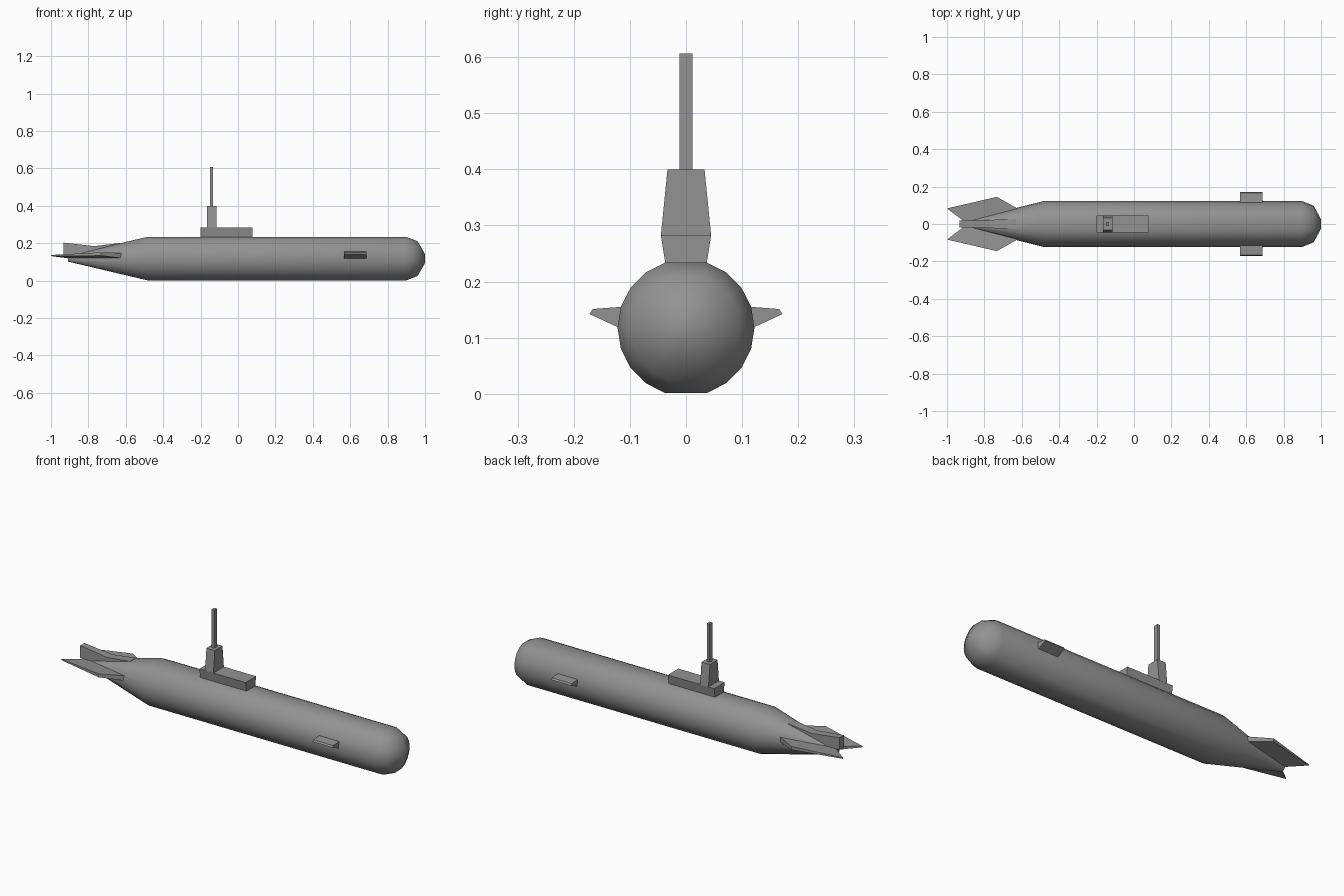
import bpy, bmesh, math

if "Cube" in bpy.data.objects:
    bpy.data.objects.remove(bpy.data.objects["Cube"])

# Dark grey paint shared by every part
paint = bpy.data.materials.new("dark_grey")
paint.diffuse_color = (0.29, 0.29, 0.29, 1)
paint.use_nodes = True
paint.node_tree.nodes["Principled BSDF"].inputs["Base Color"].default_value = paint.diffuse_color


def loft(name, rings, smooth=None):
    """Skin a series of equal-length point rings and cap both ends."""
    bm = bmesh.new()
    rows = [[bm.verts.new(p) for p in ring] for ring in rings]
    n = len(rows[0])
    for a, b in zip(rows, rows[1:]):
        for i in range(n):
            j = (i + 1) % n
            bm.faces.new((a[i], a[j], b[j], b[i]))
    bm.faces.new(rows[0][::-1])
    bm.faces.new(rows[-1])
    bmesh.ops.recalc_face_normals(bm, faces=bm.faces)
    mesh = bpy.data.meshes.new(name)
    bm.to_mesh(mesh)
    bm.free()
    mesh.materials.append(paint)
    ob = bpy.data.objects.new(name, mesh)
    bpy.context.collection.objects.link(ob)
    if smooth:
        bpy.ops.object.select_all(action='DESELECT')
        ob.select_set(True)
        bpy.context.view_layer.objects.active = ob
        bpy.ops.object.shade_smooth_by_angle(angle=math.radians(smooth))
    return ob


def tapered_box(name, x0, x1, z0, z1, half0, half1):
    """Box whose half width in y changes from bottom to top."""
    return loft(name, [[(x0, -h, z), (x1, -h, z), (x1, h, z), (x0, h, z)]
                       for z, h in ((z0, half0), (z1, half1))])


def mirror_y(ob):
    mod = ob.modifiers.new("Mirror", 'MIRROR')
    mod.use_axis = (False, True, False)


# Hull: 20-sided section with the top and bottom corners cut flat
AXIS_Z = 0.1175
angles = [math.radians(18 * i) for i in range(20) if i not in (5, 15)]
profile = [(-0.908, 0.017), (-0.485, 0.122), (0.90, 0.122),
           (0.96, 0.098), (1.0, 0.025)]
loft("hull", [[(x, r * math.cos(a), AXIS_Z + r * math.sin(a)) for a in angles]
              for x, r in profile], smooth=40)

# Sail deck, tower and periscope
tapered_box("sail_deck", -0.20, 0.077, 0.215, 0.283, 0.034, 0.045)
tapered_box("sail_tower", -0.166, -0.116, 0.28, 0.40, 0.045, 0.033)
tapered_box("periscope", -0.15, -0.133, 0.395, 0.606, 0.012, 0.012)

# Forward dive planes
plane = [(0.10, 0.156), (0.166, 0.151), (0.172, 0.142), (0.12, 0.118), (0.10, 0.118)]
mirror_y(loft("dive_plane", [[(x, y, z) for y, z in plane] for x in (0.568, 0.687)]))

# Swept horizontal tail fins: x, y, bottom z, top z
fin = [(-0.60, 0.07, 0.118, 0.147), (-0.733, 0.145, 0.133, 0.151),
       (-1.0, 0.083, 0.131, 0.137), (-0.90, 0.008, 0.118, 0.137)]
mirror_y(loft("tail_fin", [[(x, y, lo) for x, y, lo, hi in fin],
                           [(x, y, hi) for x, y, lo, hi in fin]]))

# Upright rudder with a dipped top edge: x, bottom z, top z, half width
rudder = [(-0.933, 0.138, 0.203, 0.018), (-0.77, 0.13, 0.184, 0.022),
          (-0.63, 0.13, 0.201, 0.026)]
loft("rudder", [[(x, -h, lo), (x, h, lo), (x, h, hi), (x, -h, hi)]
                for x, lo, hi, h in rudder])
